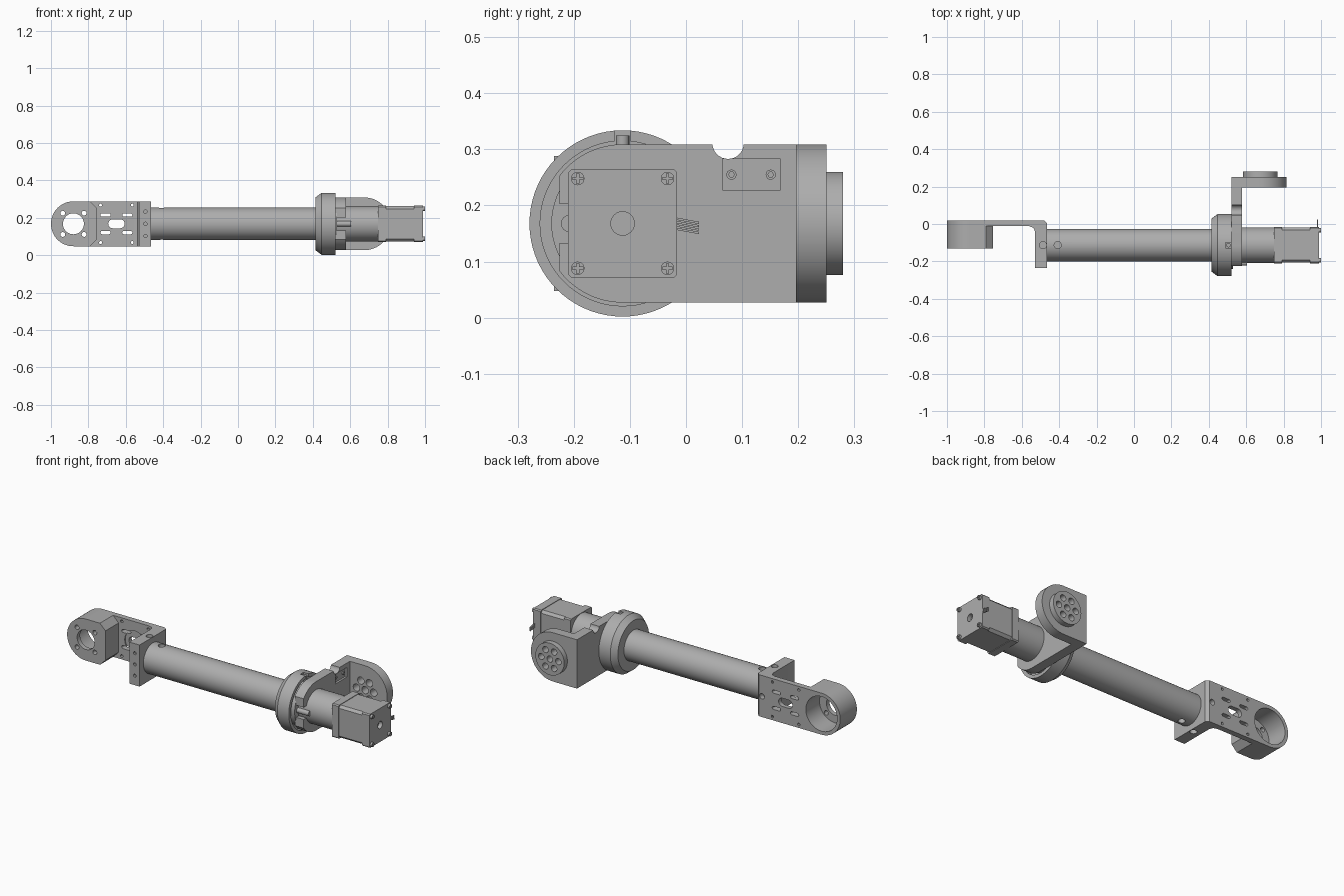
import bpy, bmesh, math
from mathutils import Vector, Matrix

if "Cube" in bpy.data.objects:
    bpy.data.objects.remove(bpy.data.objects["Cube"], do_unlink=True)

GREY = (0.42, 0.42, 0.42, 1)
mat = bpy.data.materials.new("machined grey")
mat.diffuse_color = GREY
mat.use_nodes = True
mat.node_tree.nodes["Principled BSDF"].inputs["Base Color"].default_value = GREY

CY, CZ = -0.113, 0.168          # main axis, running along x
PLACE = {"X": lambda u, v, w: (w, u, v),
         "Y": lambda u, v, w: (u, w, v),
         "Z": lambda u, v, w: (u, v, w)}


def finish(name, bm):
    bmesh.ops.recalc_face_normals(bm, faces=bm.faces)
    mesh = bpy.data.meshes.new(name)
    bm.to_mesh(mesh)
    bm.free()
    mesh.materials.append(mat)
    ob = bpy.data.objects.new(name, mesh)
    bpy.context.collection.objects.link(ob)
    return ob


def prism(name, axis, pts, lo, hi):
    """Extrude a flat outline along an axis."""
    bm = bmesh.new()
    rings = [[bm.verts.new(PLACE[axis](u, v, w)) for u, v in pts] for w in (lo, hi)]
    for ring in rings:
        bm.faces.new(ring)
    for i in range(len(pts)):
        j = (i + 1) % len(pts)
        bm.faces.new((rings[0][i], rings[0][j], rings[1][j], rings[1][i]))
    return finish(name, bm)


def arc(u, v, r, a0, a1, n=32):
    return [(u + r * math.cos(math.radians(a0 + (a1 - a0) * i / n)),
             v + r * math.sin(math.radians(a0 + (a1 - a0) * i / n))) for i in range(n + 1)]


def cyl(name, axis, u, v, r, lo, hi, n=48):
    return prism(name, axis, arc(u, v, r, 0, 360, n)[:-1], lo, hi)


def rect(name, axis, u0, u1, v0, v1, lo, hi):
    return prism(name, axis, [(u0, v0), (u1, v0), (u1, v1), (u0, v1)], lo, hi)


def slot(name, axis, u, v, half, r, lo, hi):
    return prism(name, axis, arc(u + half, v, r, -90, 90, 10) + arc(u - half, v, r, 90, 270, 10), lo, hi)


def cut(ob, *cutters):
    for c in cutters:
        c.hide_render = True
        m = ob.modifiers.new("cut", "BOOLEAN")
        m.operation, m.solver, m.object = "DIFFERENCE", "EXACT", c
        bpy.context.view_layer.update()
        dg = bpy.context.evaluated_depsgraph_get()
        mesh = bpy.data.meshes.new_from_object(ob.evaluated_get(dg))
        ob.modifiers.clear()
        ob.data = mesh
        bpy.data.objects.remove(c, do_unlink=True)


# Round joint housing: cup open at the back, screw plate at the front
HX = -0.88
outline = arc(HX, CZ, 0.12, 90, 270) + [(-0.79, CZ - 0.12), (-0.755, CZ - 0.085),
                                        (-0.755, CZ + 0.085), (-0.79, CZ + 0.12)]
housing = prism("joint_housing", "Y", outline, -0.132, -0.01)
cut(housing, cyl("c", "Y", HX, CZ, 0.1, -0.105, 0.1),
    cyl("c", "Y", HX, CZ, 0.056, -0.2, 0))
cut(housing, *[cyl("c", "Y", HX + 0.057 * sx, CZ + 0.057 * sz, 0.013, -0.2, 0, 16)
               for sx in (-1, 1) for sz in (-1, 1)])

# Slotted arm plate behind the housing
PX = -0.65
plate = prism("arm_plate", "Y", arc(HX, CZ, 0.12, 90, 270) + [(-0.56, CZ - 0.12), (-0.56, CZ + 0.12)],
              -0.012, 0.02)
cut(plate, cyl("c", "Y", HX, CZ, 0.1, -0.1, 0.1),
    cyl("c", "Y", PX, CZ, 0.066, -0.1, -0.006),
    slot("c", "Y", PX, CZ, 0.02, 0.024, -0.1, 0.1))
for sx in (-1, 1):
    for sz in (-1, 1):
        cut(plate, slot("c", "Y", PX + 0.058 * sx, CZ + 0.047 * sz, 0.018, 0.009, -0.1, 0.1),
            cyl("c", "Y", PX + 0.085 * sx, CZ + 0.1 * sz, 0.008, -0.1, 0.1, 12))

# Upright tube mount with rounded inside corner
mount = prism("tube_mount", "Z", [(-0.56, 0.02), (-0.48, 0.02), (-0.465, 0.005), (-0.465, -0.235),
                                  (-0.53, -0.235), (-0.53, -0.038), (-0.538, -0.02), (-0.56, -0.012)],
              CZ - 0.12, CZ + 0.12)
cut(mount, cyl("c", "Z", -0.487, CY, 0.019, 0.26, 0.4, 20), cyl("c", "Z", -0.487, CY, 0.019, 0, 0.08, 20),
    *[cyl("c", "Y", -0.495, CZ + dz, 0.009, -0.3, -0.2, 12) for dz in (-0.065, 0, 0.065)],
    cyl("c", "Y", -0.5, CZ, 0.016, -0.01, 0.1, 20))

# Main tube
tube = cyl("main_tube", "X", CY, CZ, 0.087, -0.465, 0.56, 64)
cut(tube, cyl("c", "Z", -0.408, CY, 0.019, 0.22, 0.4, 20), cyl("c", "Z", -0.408, CY, 0.019, 0, 0.11, 20))

# Chamfered flange, recessed on the motor side
bm = bmesh.new()
profile = [(0.415, 0.06), (0.415, 0.142), (0.447, 0.166), (0.52, 0.166), (0.52, 0.147), (0.49, 0.147), (0.49, 0.06)]
vs = [bm.verts.new((x, CY, CZ + r)) for x, r in profile]
es = [bm.edges.new((vs[i], vs[(i + 1) % len(vs)])) for i in range(len(vs))]
bmesh.ops.spin(bm, geom=vs + es, cent=(0, CY, CZ), axis=(1, 0, 0), angle=math.tau, steps=72, use_merge=True)
bmesh.ops.remove_doubles(bm, verts=bm.verts, dist=0.0001)
flange = finish("flange", bm)
cut(flange, rect("c", "Z", 0.488, 0.6, CY - 0.014, CY + 0.014, 0.28, 0.4))
cyl("flange_disc", "X", CY, CZ, 0.127, 0.48, 0.53, 64)

# Elbow bracket: upright web around the main axis
web = prism("bracket_web", "X", [(0.2, CZ - 0.141), (0.2, CZ + 0.141)] + arc(CY, CZ, 0.141, 90, 143, 16)
            + arc(CY, CZ, 0.141, 217, 270, 16), 0.522, 0.578)
cut(web, cyl("c", "X", 0.075, 0.311, 0.028, 0.4, 0.7, 32),
    rect("c", "X", 0.065, 0.168, 0.228, 0.283, 0.566, 0.7),
    rect("c", "X", -0.3, -0.195, CZ - 0.035, CZ + 0.035, 0.5, 0.7))
for y in (0.081, 0.151):
    bolt = cyl("bracket_bolt", "X", y, 0.255, 0.009, 0.55, 0.572, 16)
    cut(bolt, cyl("c", "X", y, 0.255, 0.005, 0.56, 0.6, 6))

# Rounded elbow plate and output hub with a ring of holes
EX = 0.675
elbow = prism("bracket_plate", "Y", arc(EX, CZ, 0.141, -90, 90)
              + [(0.522, CZ + 0.141), (0.522, CZ - 0.141)], 0.196, 0.25)
hub = cyl("output_hub", "Y", EX, CZ, 0.092, 0.25, 0.28, 64)
spots = [(EX, CZ)] + arc(EX, CZ, 0.055, 0, 360, 6)[:-1]
for u, v in spots:
    cut(hub, cyl("c", "Y", u, v, 0.018, 0.2, 0.3, 20))
    cut(elbow, cyl("c", "Y", u, v, 0.021, 0.1, 0.3, 20))

# Clamp screws on top and front of the collar
cyl("collar_screw_front", "X", -0.208, CZ, 0.015, 0.53, 0.605, 16)
cyl("collar_screw_top", "Z", 0.505, CY, 0.012, 0.29, 0.325, 16)

# Gearbox and motor
cyl("gearbox", "X", CY, CZ, 0.095, 0.53, 0.75, 64)
H = 0.097


def square(h, c):
    return [(CY + sy * a, CZ + sz * b) for sy, sz, o in ((1, 1, 0), (-1, 1, 1), (-1, -1, 0), (1, -1, 1))
            for a, b in (((h, h - c), (h - c, h)) if not o else ((h - c, h), (h, h - c)))]


prism("motor_front_cap", "X", square(H, 0.006), 0.748, 0.79)
prism("motor_body", "X", square(H - 0.003, 0.014), 0.79, 0.94)
rear = prism("motor_rear_cap", "X", square(H, 0.006), 0.94, 0.988)
cut(rear, cyl("c", "X", CY, CZ, 0.021, 0.965, 1.1, 24))
for sy in (-1, 1):
    for sz in (-1, 1):
        y, z = CY + 0.08 * sy, CZ + 0.08 * sz
        screw = cyl("motor_screw", "X", y, z, 0.012, 0.98, 1.0, 20)
        cut(screw, rect("c", "X", y - 0.009, y + 0.009, z - 0.002, z + 0.002, 0.995, 1.1),
            rect("c", "X", y - 0.002, y + 0.002, z - 0.009, z + 0.009, 0.995, 1.1))

# Motor leads
for i in range(4):
    z = 0.157 + 0.006 * i
    prism("motor_lead", "X", [(-0.02, z), (0.023, z - 0.008), (0.023, z - 0.004), (-0.02, z + 0.004)],
          0.978, 0.985)

# Smooth the round surfaces, keep edges sharp
bpy.ops.object.select_all(action="DESELECT")
for ob in bpy.context.scene.objects:
    if ob.type == "MESH" and ob.data.materials and ob.data.materials[0] == mat:
        ob.select_set(True)
        bpy.context.view_layer.objects.active = ob
bpy.ops.object.shade_smooth_by_angle(angle=math.radians(30))
